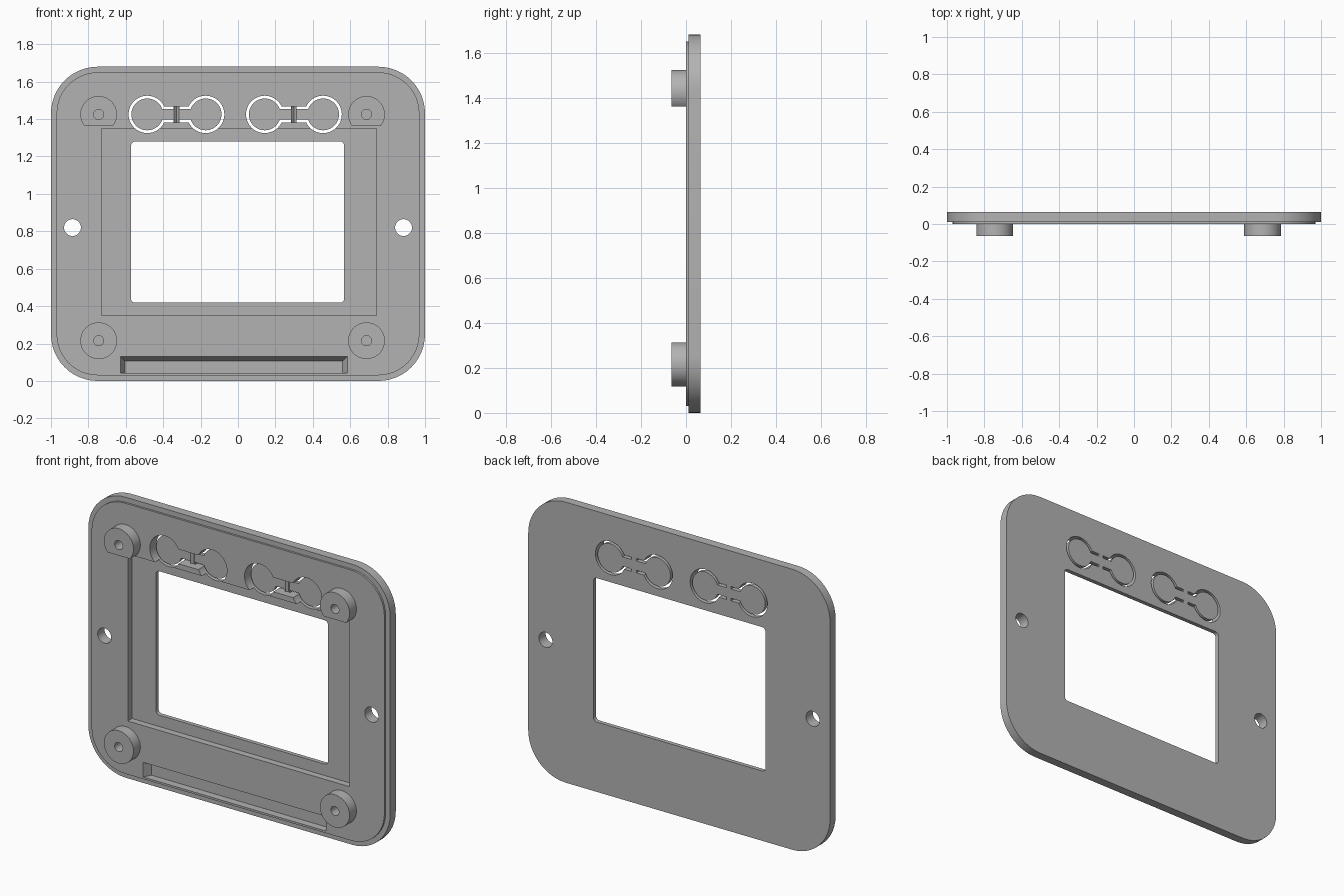
import bpy, bmesh
from math import cos, sin, pi, radians

if "Cube" in bpy.data.objects:
    bpy.data.objects.remove(bpy.data.objects["Cube"])

grey = bpy.data.materials.new("plain grey")
grey.use_nodes = True
grey.diffuse_color = (0.45, 0.45, 0.45, 1)
grey.node_tree.nodes["Principled BSDF"].inputs["Base Color"].default_value = (0.45, 0.45, 0.45, 1)


def rounded(x0, x1, z0, z1, r=0, n=12):
    """Rectangle profile in x and z, with optional round corners."""
    if not r:
        return [(x1, z1), (x0, z1), (x0, z0), (x1, z0)]
    corners = [(x1 - r, z1 - r), (x0 + r, z1 - r), (x0 + r, z0 + r), (x1 - r, z0 + r)]
    return [(cx + r * cos(pi / 2 * (q + i / n)), cz + r * sin(pi / 2 * (q + i / n)))
            for q, (cx, cz) in enumerate(corners) for i in range(n + 1)]


def circle(x, z, r, n=48):
    return [(x + r * cos(2 * pi * i / n), z + r * sin(2 * pi * i / n)) for i in range(n)]


def prism(name, profile, y0, y1, back=None):
    """Solid from a profile at y0 to the same (or a back) profile at y1."""
    bm = bmesh.new()
    a = [bm.verts.new((x, y0, z)) for x, z in profile]
    b = [bm.verts.new((x, y1, z)) for x, z in back or profile]
    bm.faces.new(a)
    bm.faces.new(b[::-1])
    for i in range(len(a)):
        j = (i + 1) % len(a)
        bm.faces.new((a[j], a[i], b[i], b[j]))
    bmesh.ops.recalc_face_normals(bm, faces=bm.faces)
    mesh = bpy.data.meshes.new(name)
    bm.to_mesh(mesh)
    bm.free()
    mesh.materials.append(grey)
    ob = bpy.data.objects.new(name, mesh)
    bpy.context.collection.objects.link(ob)
    return ob


def combine(target, tool, operation="DIFFERENCE"):
    """Apply a boolean and remove the tool."""
    tool.hide_render = True
    mod = target.modifiers.new("cut", "BOOLEAN")
    mod.operation, mod.object, mod.solver = operation, tool, "EXACT"
    bpy.context.view_layer.objects.active = target
    bpy.ops.object.modifier_apply(modifier=mod.name)
    bpy.data.objects.remove(tool)


def smooth(ob):
    bpy.ops.object.select_all(action="DESELECT")
    ob.select_set(True)
    bpy.context.view_layer.objects.active = ob
    bpy.ops.object.shade_smooth_by_angle(angle=radians(30))


FRONT, LIP, FLOOR, BACK = 0.0, 0.012, 0.04, 0.065
BUTTON_Z = 1.425

# Cover plate with a stepped front lip
plate = prism("cover_plate", rounded(-1, 1, 0, 1.68, 0.25), LIP, BACK)
combine(plate, prism("lip", rounded(-0.97, 0.97, 0.03, 1.65, 0.22), FRONT, 0.03), "UNION")

# Screen recess and window
combine(plate, prism("recess", rounded(-0.73, 0.74, 0.35, 1.35), -0.1, FLOOR))
combine(plate, prism("window", rounded(-0.572, 0.568, 0.418, 1.28, 0.022, 5), -0.1, 0.1))

# Tapered slot near the bottom edge
combine(plate, prism("slot", rounded(-0.63, 0.585, 0.042, 0.13), FRONT - 0.001, 0.045,
                     rounded(-0.605, 0.56, 0.042, 0.106)))

# Side mounting holes
for x in (-0.885, 0.885):
    combine(plate, prism("mount_hole", circle(x, 0.82, 0.045, 32), -0.1, 0.1))

# Button openings, each filled by two thin discs on a hinged arm
for name, xa, xb in (("left", 0.143, 0.455), ("right", -0.485, -0.173)):
    mid = (xa + xb) / 2
    for x in (xa, xb):
        combine(plate, prism("opening", circle(x, BUTTON_Z, 0.1), -0.1, 0.1))
    combine(plate, prism("arm_opening", rounded(xa, xb, BUTTON_Z - 0.043, BUTTON_Z + 0.043), -0.11, 0.11))
    buttons = prism(name + "_button_pair", rounded(xa, xb, BUTTON_Z - 0.028, BUTTON_Z + 0.028), FLOOR, BACK)
    for x in (xa, xb):
        combine(buttons, prism("disc", circle(x, BUTTON_Z, 0.085), FLOOR, BACK), "UNION")
    combine(buttons, prism("bridge", rounded(mid - 0.015, mid + 0.015, BUTTON_Z - 0.044, BUTTON_Z + 0.044),
                           FLOOR, BACK), "UNION")
    # Fold groove across the arm
    bpy.ops.mesh.primitive_cube_add(size=1, location=(mid, FLOOR, BUTTON_Z), rotation=(0, 0, pi / 4))
    groove = bpy.context.object
    groove.scale = (0.018, 0.018, 0.2)
    bpy.context.view_layer.update()
    combine(buttons, groove)
    smooth(buttons)

# Screw bosses; the upper pair is trimmed flat above the recess
for side, x in (("left", 0.687), ("right", -0.745)):
    for level, z in (("lower", 0.215), ("upper", BUTTON_Z)):
        boss = prism(f"{level}_{side}_boss", circle(x, z, 0.098), -0.065, 0.01)
        if level == "upper":
            combine(boss, prism("trim", rounded(x - 0.2, x + 0.2, 1.2, 1.362), -0.2, 0.1))
        combine(boss, prism("screw_hole", circle(x, z, 0.027, 24), -0.1, 0.03))
        combine(plate, prism("screw_hole", circle(x, z, 0.027, 24), -0.1, 0.03))
        smooth(boss)
smooth(plate)
